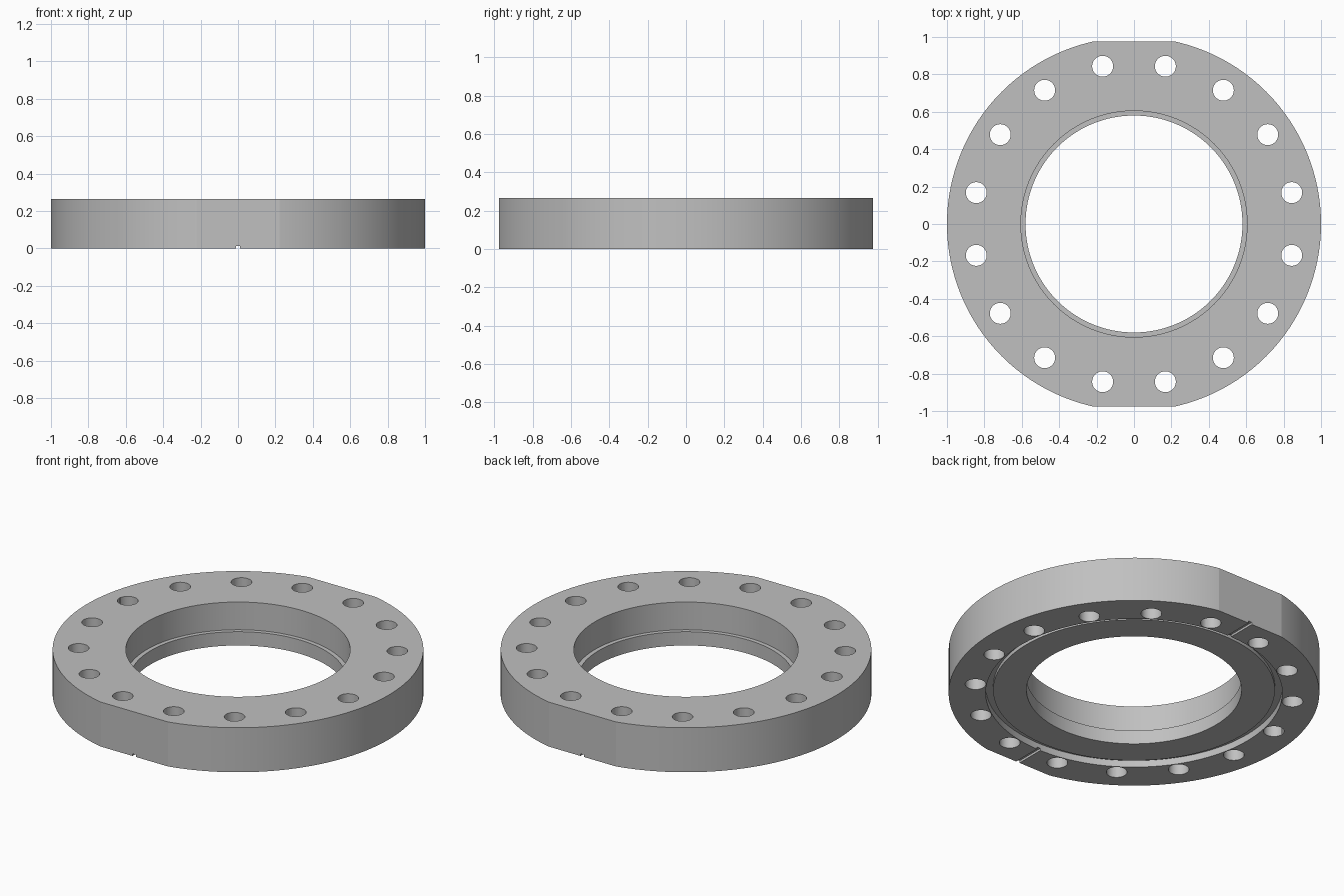
import bpy, bmesh, math
from mathutils import Matrix, Vector

cube = bpy.data.objects.get("Cube")
if cube:
    bpy.data.objects.remove(cube, do_unlink=True)

HEIGHT, FLAT_Y = 0.265, 0.975
BOLT_COUNT, BOLT_CIRCLE, BOLT_RADIUS = 16, 0.86, 0.056

steel = bpy.data.materials.new("grey steel")
steel.use_nodes = True
colour = (0.53, 0.53, 0.53, 1)
steel.diffuse_color = colour
steel.node_tree.nodes["Principled BSDF"].inputs["Base Color"].default_value = colour


def make_object(name, bm):
    bmesh.ops.recalc_face_normals(bm, faces=bm.faces)
    mesh = bpy.data.meshes.new(name)
    bm.to_mesh(mesh)
    bm.free()
    mesh.materials.append(steel)
    obj = bpy.data.objects.new(name, mesh)
    bpy.context.collection.objects.link(obj)
    return obj


def lathe(name, profile, steps):
    bm = bmesh.new()
    verts = [bm.verts.new((r, 0, z)) for r, z in profile]
    edges = [bm.edges.new((v, verts[i - 1])) for i, v in enumerate(verts)]
    bmesh.ops.spin(bm, geom=verts + edges, axis=(0, 0, 1), cent=(0, 0, 0),
                   angle=math.tau, steps=steps, use_duplicate=False)
    bmesh.ops.remove_doubles(bm, verts=bm.verts, dist=1e-4)
    return make_object(name, bm)


def add_box(bm, centre, size):
    matrix = Matrix.Translation(centre) @ Matrix.Diagonal(Vector((*size, 1)))
    bmesh.ops.create_cube(bm, size=1, matrix=matrix)


def cut(target, bm):
    # Subtract the cutter, bake the result and discard the cutter
    cutter = make_object("cutter", bm)
    cutter.hide_render = True
    mod = target.modifiers.new("cut", 'BOOLEAN')
    mod.operation, mod.solver, mod.object = 'DIFFERENCE', 'EXACT', cutter
    bpy.context.view_layer.objects.active = target
    bpy.ops.object.modifier_apply(modifier=mod.name)
    bpy.data.objects.remove(cutter, do_unlink=True)


# Ring section: stepped bore, recessed underside and gasket groove
flange = lathe("flange_ring", [
    (1.0, 0), (1.0, HEIGHT), (0.605, HEIGHT), (0.605, 0.10), (0.58, 0.10),
    (0.58, 0.018), (0.76, 0.018), (0.76, 0.04), (0.80, 0.04), (0.80, 0)], 128)

# Bolt holes
bm = bmesh.new()
for i in range(BOLT_COUNT):
    angle = math.tau * (i + 0.5) / BOLT_COUNT
    place = Matrix.Translation((BOLT_CIRCLE * math.cos(angle),
                                BOLT_CIRCLE * math.sin(angle), HEIGHT / 2))
    bmesh.ops.create_cone(bm, cap_ends=True, segments=32, radius1=BOLT_RADIUS,
                          radius2=BOLT_RADIUS, depth=1, matrix=place)
cut(flange, bm)

# Flats on the front and back of the rim
bm = bmesh.new()
for side in (-1, 1):
    add_box(bm, (0, side * (FLAT_Y + 0.1), HEIGHT / 2), (1, 0.2, 1))
cut(flange, bm)

# Leak check slots from the groove out to the flats
bm = bmesh.new()
for side in (-1, 1):
    add_box(bm, (0, side * 0.89, 0), (0.024, 0.2, 0.026))
cut(flange, bm)

# Smooth round walls with sharp edges
bpy.ops.object.select_all(action='DESELECT')
flange.select_set(True)
bpy.context.view_layer.objects.active = flange
bpy.ops.object.shade_smooth_by_angle(angle=math.radians(12))
